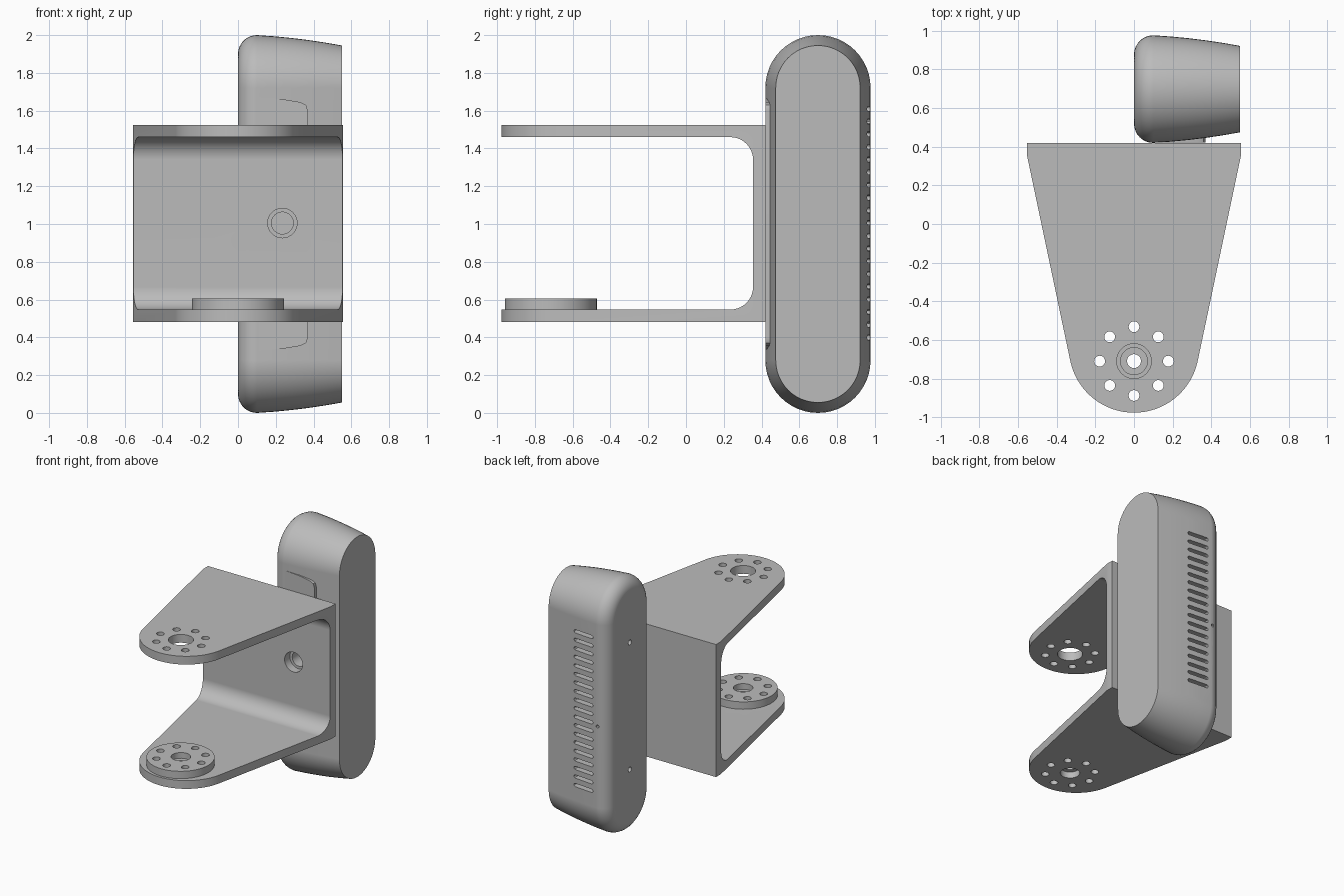
import bpy, bmesh, math
from mathutils import Vector

cube = bpy.data.objects.get("Cube")
if cube:
    bpy.data.objects.remove(cube, do_unlink=True)

grey = bpy.data.materials.new("plain grey")
grey.use_nodes = True
COLOUR = (0.5, 0.5, 0.5, 1)
grey.diffuse_color = COLOUR
grey.node_tree.nodes["Principled BSDF"].inputs["Base Color"].default_value = COLOUR

# Maps a 2D outline plus a depth along the given axis to 3D
PLACE = {
    "x": lambda u, v, d: Vector((d, u, v)),
    "y": lambda u, v, d: Vector((u, d, v)),
    "z": lambda u, v, d: Vector((u, v, d)),
}


def arc(cu, cv, r, start, end, n):
    angles = [math.radians(start + (end - start) * i / n) for i in range(n + 1)]
    return [(cu + r * math.cos(a), cv + r * math.sin(a)) for a in angles]


def circle(cu, cv, r, n=32):
    return arc(cu, cv, r, 0, 360, n)[:-1]


def stadium(cu, cv, r, half, n=12, upright=True):
    """Outline with two round ends, half is the half length between centres."""
    if upright:
        return arc(cu, cv + half, r, 0, 180, n) + arc(cu, cv - half, r, 180, 360, n)
    return arc(cu + half, cv, r, -90, 90, n) + arc(cu - half, cv, r, 90, 270, n)


def loft(name, axis, solids):
    """Each solid is a list of (outline, depth) sections with equal point counts."""
    bm = bmesh.new()
    for sections in solids:
        rings = [[bm.verts.new(PLACE[axis](u, v, d)) for u, v in pts] for pts, d in sections]
        for a, b in zip(rings, rings[1:]):
            for i in range(len(a)):
                j = (i + 1) % len(a)
                bm.faces.new((a[i], a[j], b[j], b[i]))
        bm.faces.new(rings[0])
        bm.faces.new(rings[-1])
    bmesh.ops.recalc_face_normals(bm, faces=bm.faces)
    mesh = bpy.data.meshes.new(name)
    bm.to_mesh(mesh)
    bm.free()
    mesh.materials.append(grey)
    obj = bpy.data.objects.new(name, mesh)
    bpy.context.collection.objects.link(obj)
    return obj


def prism(name, axis, outlines, lo, hi):
    return loft(name, axis, [[(pts, lo), (pts, hi)] for pts in outlines])


def apply_boolean(obj, cutter, operation="DIFFERENCE"):
    mod = obj.modifiers.new("cut", "BOOLEAN")
    mod.operation, mod.solver, mod.object = operation, "EXACT", cutter
    bpy.context.view_layer.update()
    result = obj.evaluated_get(bpy.context.evaluated_depsgraph_get())
    mesh = bpy.data.meshes.new_from_object(result)
    obj.modifiers.clear()
    obj.data = mesh
    bpy.data.objects.remove(cutter, do_unlink=True)


def finish(obj):
    obj.data.shade_smooth()
    obj.data.set_sharp_from_angle(angle=math.radians(30))
    obj.modifiers.new("even shading", "WEIGHTED_NORMAL").keep_sharp = True


# Bracket: U profile trimmed to the tapered, round-nosed outline
LOW, HIGH, WALL, BACK, NOSE = 0.482, 1.525, 0.065, 0.42, -0.977
FILLET = 0.12
inner, floor, ceiling = BACK - WALL, LOW + WALL, HIGH - WALL
profile = [(-1.1, LOW), (BACK, LOW), (BACK, HIGH), (-1.1, HIGH), (-1.1, ceiling)]
profile += arc(inner - FILLET, ceiling - FILLET, FILLET, 90, 0, 10)
profile += arc(inner - FILLET, floor + FILLET, FILLET, 0, -90, 10)
profile += [(-1.1, floor)]
bracket = prism("bracket", "x", [profile], -0.7, 0.7)
outline = [(-0.555, 0.36), (-0.555, 0.5), (0.555, 0.5), (0.555, 0.36)]
outline += arc(0, NOSE + 0.337, 0.337, -12, -168, 32)
apply_boolean(bracket, prism("outline", "z", [outline], 0, 2), "INTERSECT")

# Horn holes: a ring of eight round a central bore
HORN_Y = -0.71
ring = [circle(x, y, 0.028, 20) for x, y in circle(0, HORN_Y, 0.178, 8)]
apply_boolean(bracket, prism("top_holes", "z", ring + [circle(0, HORN_Y, 0.09)], 1.2, 1.8))
apply_boolean(bracket, prism("low_holes", "z", ring + [circle(0, HORN_Y, 0.07)], 0.3, 0.8))
SCREW = (0.235, 1.005)
apply_boolean(bracket, prism("screw_clearance", "y", [circle(*SCREW, 0.078)], 0.2, 0.6))
finish(bracket)

# Horn disc on the lower arm
disc = prism("horn_disc", "z", [circle(0, HORN_Y - 0.005, 0.243, 64)], floor, 0.605)
apply_boolean(disc, prism("disc_holes", "z", ring + [circle(0, HORN_Y, 0.07)], 0.4, 0.8))
finish(disc)
collar = prism("horn_collar", "z", [circle(0, HORN_Y, 0.0705)], 0.53, 0.56)
apply_boolean(collar, prism("collar_hole", "z", [circle(0, HORN_Y, 0.036)], 0.4, 0.8))
finish(collar)

# Camera housing: stadium sections with a rounded back edge and a curved taper
RADIUS, MID = 0.2785, 0.6985
EDGE = 0.1
steps = [math.radians(90 * i / 8) for i in range(9)]
insets = [(EDGE * (1 - math.cos(a)), EDGE * (1 - math.sin(a))) for a in steps]
insets += [(EDGE + 0.45 * t, 0.025 * t + 0.03 * t * t) for t in (0.2, 0.4, 0.6, 0.8, 1)]
housing = loft("camera_housing", "x",
               [[(stadium(MID, 1, RADIUS - i, 1 - RADIUS, 24), x) for x, i in insets]])

# Vent slots and a pinhole in the rear side, mounting holes in the end face
vents = [stadium(0.215, 0.4 + 1.21 * i / 18, 0.013, 0.075, 6, False) for i in range(19)]
apply_boolean(housing, prism("vents", "y", vents + [circle(0.087, 0.92, 0.012, 12)], 0.92, 1.1))
side_holes = [circle(MID, z, 0.02, 16) for z in (0.5, 1.5)]
apply_boolean(housing, prism("side_holes", "x", side_holes, -0.1, 0.05))
apply_boolean(housing, prism("screw_bore", "y", [circle(*SCREW, 0.058)], 0.3, 0.58))
finish(housing)

# Flat mounting pad between housing and bracket
half = [(0.1, 0.67), (0.24, 0.66), (0.33, 0.645), (0.36, 0.63), (0.37, 0.6)]
pad_outline = [(x, 1 + h) for x, h in half] + [(x, 1 - h) for x, h in reversed(half)]
pad = prism("mounting_pad", "y", [pad_outline], BACK + 0.001, 0.5)
apply_boolean(pad, prism("pad_bore", "y", [circle(*SCREW, 0.058)], 0.3, 0.58))
finish(pad)
